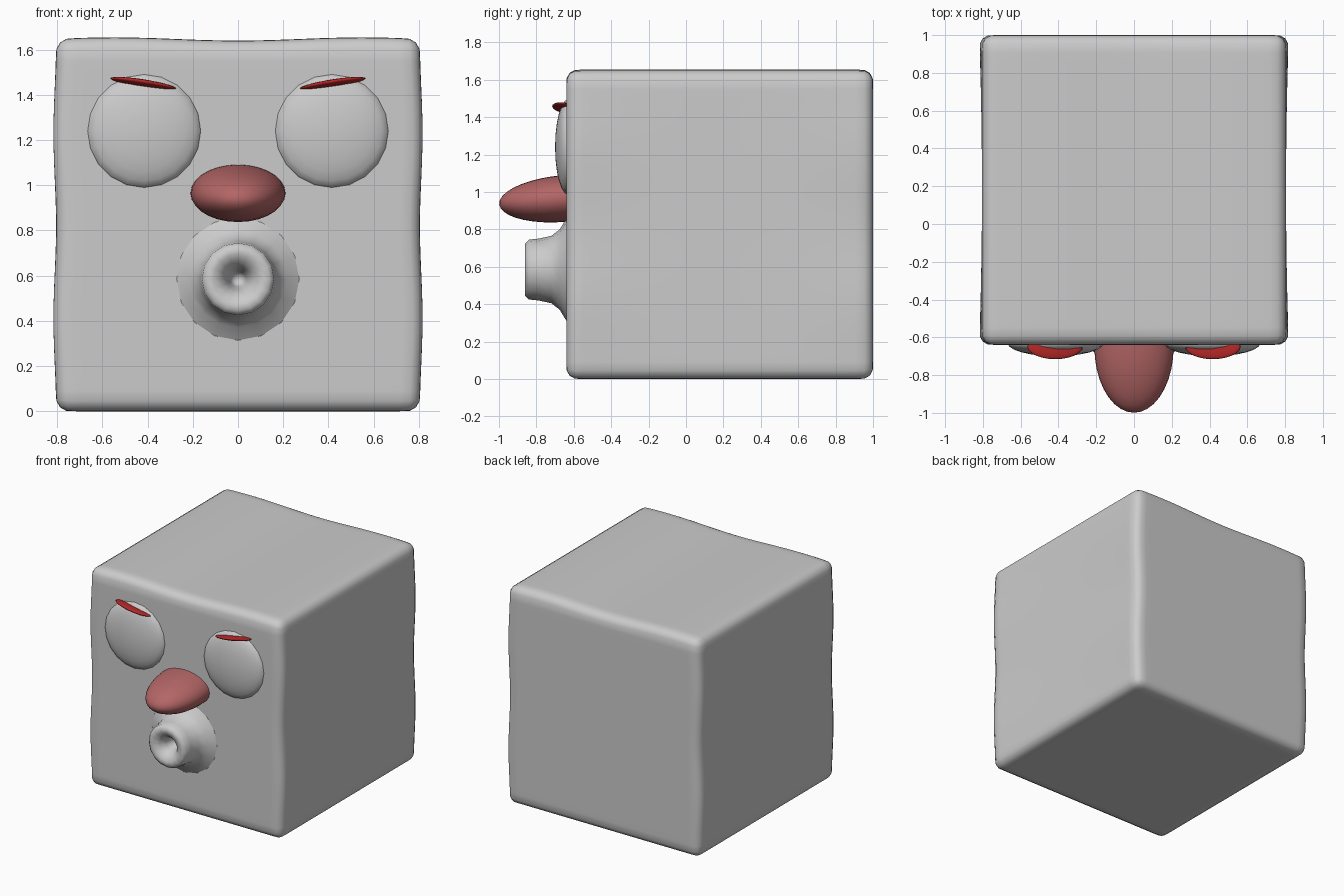
import bpy, bmesh, math
from mathutils import Vector

if "Cube" in bpy.data.objects:
    bpy.data.objects.remove(bpy.data.objects["Cube"])


def material(name, rgb):
    m = bpy.data.materials.new(name)
    m.diffuse_color = (*rgb, 1)
    m.use_nodes = True
    m.node_tree.nodes["Principled BSDF"].inputs["Base Color"].default_value = m.diffuse_color
    return m


def finish(bm, name, mat=None):
    bmesh.ops.recalc_face_normals(bm, faces=bm.faces)
    for f in bm.faces:
        f.smooth = True
    me = bpy.data.meshes.new(name)
    bm.to_mesh(me)
    bm.free()
    ob = bpy.data.objects.new(name, me)
    bpy.context.collection.objects.link(ob)
    if mat:
        me.materials.append(mat)
    return ob


def ellipsoid(name, loc, radii, rot=(0, 0, 0), mat=None, segs=20, rings=12):
    # sphere with its poles along y, then stretched
    bm = bmesh.new()
    bmesh.ops.create_uvsphere(bm, u_segments=segs, v_segments=rings, radius=1)
    for v in bm.verts:
        x, y, z = v.co
        v.co = (x * radii[0], -z * radii[1], y * radii[2])
    ob = finish(bm, name, mat)
    ob.location = loc
    ob.rotation_euler = rot
    return ob


nose_red = material("nose_red", (0.45, 0.13, 0.13))
brow_red = material("brow_red", (0.45, 0.02, 0.02))

# Head: rounded block with slightly uneven faces
half, centre, r = Vector((0.805, 0.82, 0.82)), Vector((0, 0.18, 0.82)), 0.06
bm = bmesh.new()
bmesh.ops.create_cube(bm, size=2)
bmesh.ops.subdivide_edges(bm, edges=bm.edges[:], cuts=35, use_grid_fill=True)
for v in bm.verts:
    p = Vector([c * h for c, h in zip(v.co, half)])
    inner = Vector([max(r - h, min(h - r, c)) for c, h in zip(p, half)])
    p = inner + (p - inner).normalized() * r
    x, y, z = p + centre
    edge = abs(p.y / half.y) ** 2
    bulge = 0.018 * edge * math.sin(math.pi * z / 0.82) ** 2
    top = 0.014 * math.sin(math.pi * x / 1.1) ** 2 * (p.z > half.z - r)
    v.co = (x * (1 + bulge), y, z + top)
finish(bm, "head")

# Mouth: flared tube with a funnel-shaped hole
profile = [(-0.61, 0.31), (-0.645, 0.265), (-0.675, 0.215), (-0.72, 0.18),
           (-0.79, 0.165), (-0.84, 0.16), (-0.86, 0.14), (-0.858, 0.11),
           (-0.835, 0.075), (-0.79, 0.05), (-0.72, 0.035), (-0.68, 0.02)]
sides = 16
bm = bmesh.new()
loops = []
for y, rad in profile:
    ring = []
    for i in range(sides):
        a = 2 * math.pi * i / sides
        ring.append(bm.verts.new((rad * math.cos(a), y, 0.585 + rad * math.sin(a))))
    loops.append(ring)
for a, b in zip(loops, loops[1:]):
    for i in range(sides):
        j = (i + 1) % sides
        bm.faces.new((a[i], a[j], b[j], b[i]))
bm.faces.new(loops[-1])
finish(bm, "mouth")

# Nose: pointed forward and tipped slightly down
ellipsoid("nose", (0, -0.65, 0.965), (0.21, 0.35, 0.125),
          (math.radians(5), 0, 0), nose_red, 28, 18)

# Eyes and eyebrows on both sides
for side, s in (("left", 1), ("right", -1)):
    ellipsoid(side + "_eye", (s * 0.415, -0.63, 1.24), (0.255, 0.07, 0.255))
    ellipsoid(side + "_eyebrow", (s * 0.418, -0.65, 1.45), (0.148, 0.066, 0.016),
              (math.radians(-8), -s * math.radians(9), 0), brow_red)
